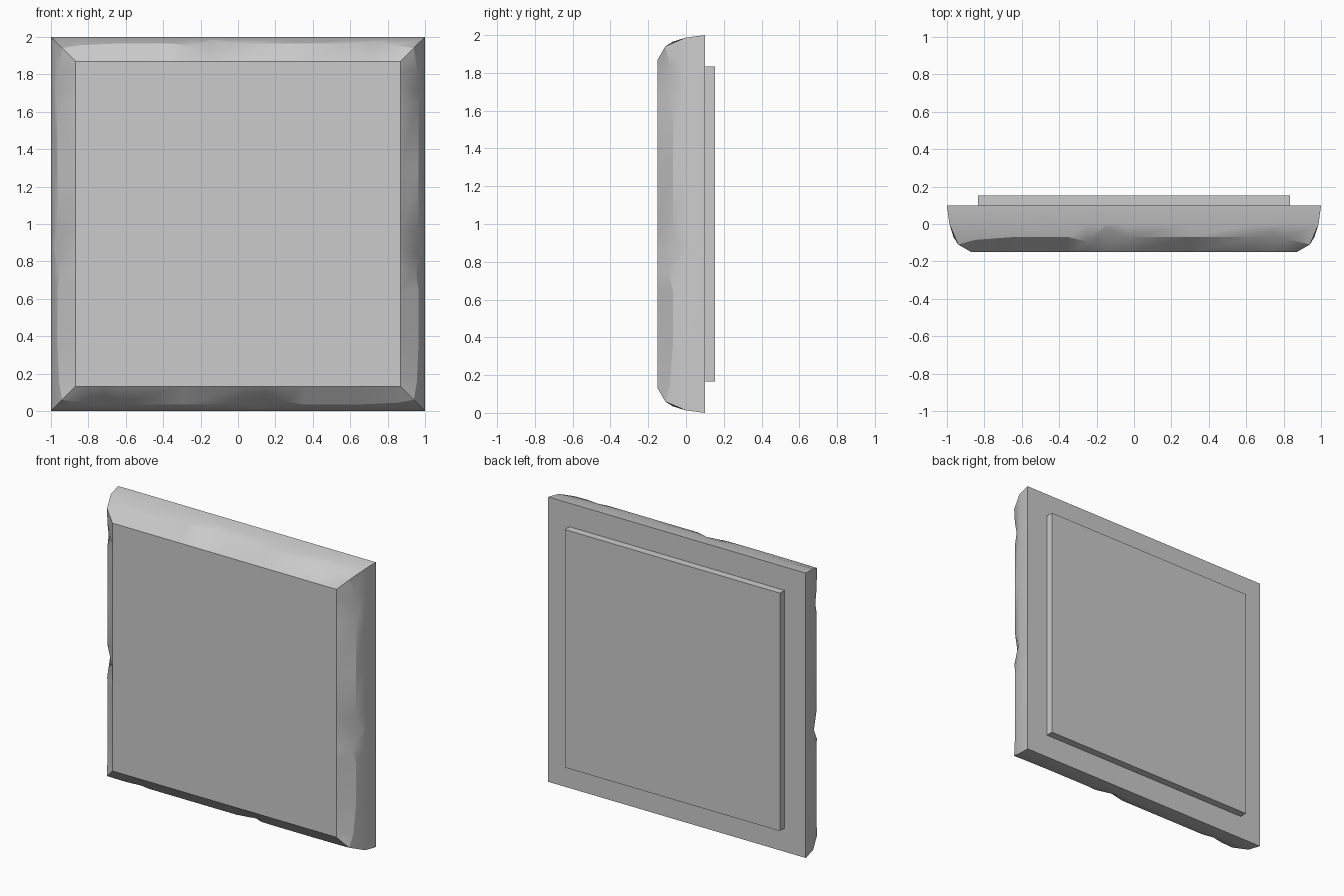
import bpy, bmesh, math
from mathutils import Vector, Matrix

if "Cube" in bpy.data.objects:
    bpy.data.objects.remove(bpy.data.objects["Cube"])

grey = bpy.data.materials.new("plain_grey")
grey.use_nodes = True
grey.diffuse_color = (0.6, 0.6, 0.6, 1)
grey.node_tree.nodes["Principled BSDF"].inputs["Base Color"].default_value = (0.6, 0.6, 0.6, 1)

FRONT, SEAM, BACK = (-0.15, 0.87), (0.0, 0.987), (0.1, 1.0)   # (y, half width)
# Worn ridge along one side: (position, y)
RIDGE = [(-0.94, -0.11), (-0.85, -0.085), (-0.65, -0.07), (-0.35, -0.07),
         (-0.25, -0.095), (-0.15, -0.015), (-0.04, -0.07), (0.3, -0.07),
         (0.65, -0.07), (0.72, -0.045), (0.82, -0.08), (0.94, -0.11)]


def ridge_half(y):
    """Half width of the rounded rim at depth y."""
    pts = [FRONT, (-0.11, 0.94), (-0.07, 0.965), SEAM, BACK]
    for (y0, h0), (y1, h1) in zip(pts, pts[1:]):
        if y <= y1:
            return h0 + (h1 - h0) * (y - y0) / (y1 - y0)
    return BACK[1]


def finish(bm, name):
    bmesh.ops.recalc_face_normals(bm, faces=bm.faces)
    mesh = bpy.data.meshes.new(name)
    bm.to_mesh(mesh)
    bm.free()
    mesh.materials.append(grey)
    ob = bpy.data.objects.new(name, mesh)
    bpy.context.collection.objects.link(ob)
    return ob


# Slab with a chipped, rounded rim
bm = bmesh.new()
last = len(RIDGE) - 1
for quarter, flip in ((0, 1), (1, -1), (2, 1), (3, 1)):
    turn = Matrix.Translation((0, 0, 1)) @ Matrix.Rotation(quarter * math.pi / 2, 4, 'Y')
    columns = []
    for i, (t, y) in enumerate(RIDGE):
        column = []
        for ry, half in (FRONT, (y, ridge_half(y)), SEAM, BACK):
            x = t
            if i in (0, last):
                x = math.copysign(half, t)
            else:
                x = max(-half, min(half, t))
            column.append(bm.verts.new(turn @ Vector((x * flip, ry, half))))
        columns.append(column)
    for a, b in zip(columns, columns[1:]):
        for j in range(3):
            bm.faces.new((a[j], b[j], b[j + 1], a[j + 1]))
bmesh.ops.remove_doubles(bm, verts=bm.verts, dist=0.001)
# Close the front and back
bmesh.ops.holes_fill(bm, edges=[e for e in bm.edges if e.is_boundary], sides=0)
slab = finish(bm, "slab")

# Raised plate on the back
bm = bmesh.new()
bmesh.ops.create_cube(bm, size=1, matrix=Matrix.Translation((0, 0.125, 1))
                      @ Matrix.Diagonal((1.67, 0.055, 1.67, 1)))
finish(bm, "back_plate")

# Smooth rim with crisp corners
bpy.ops.object.select_all(action='DESELECT')
slab.select_set(True)
bpy.context.view_layer.objects.active = slab
bpy.ops.object.shade_smooth_by_angle(angle=math.radians(30))
